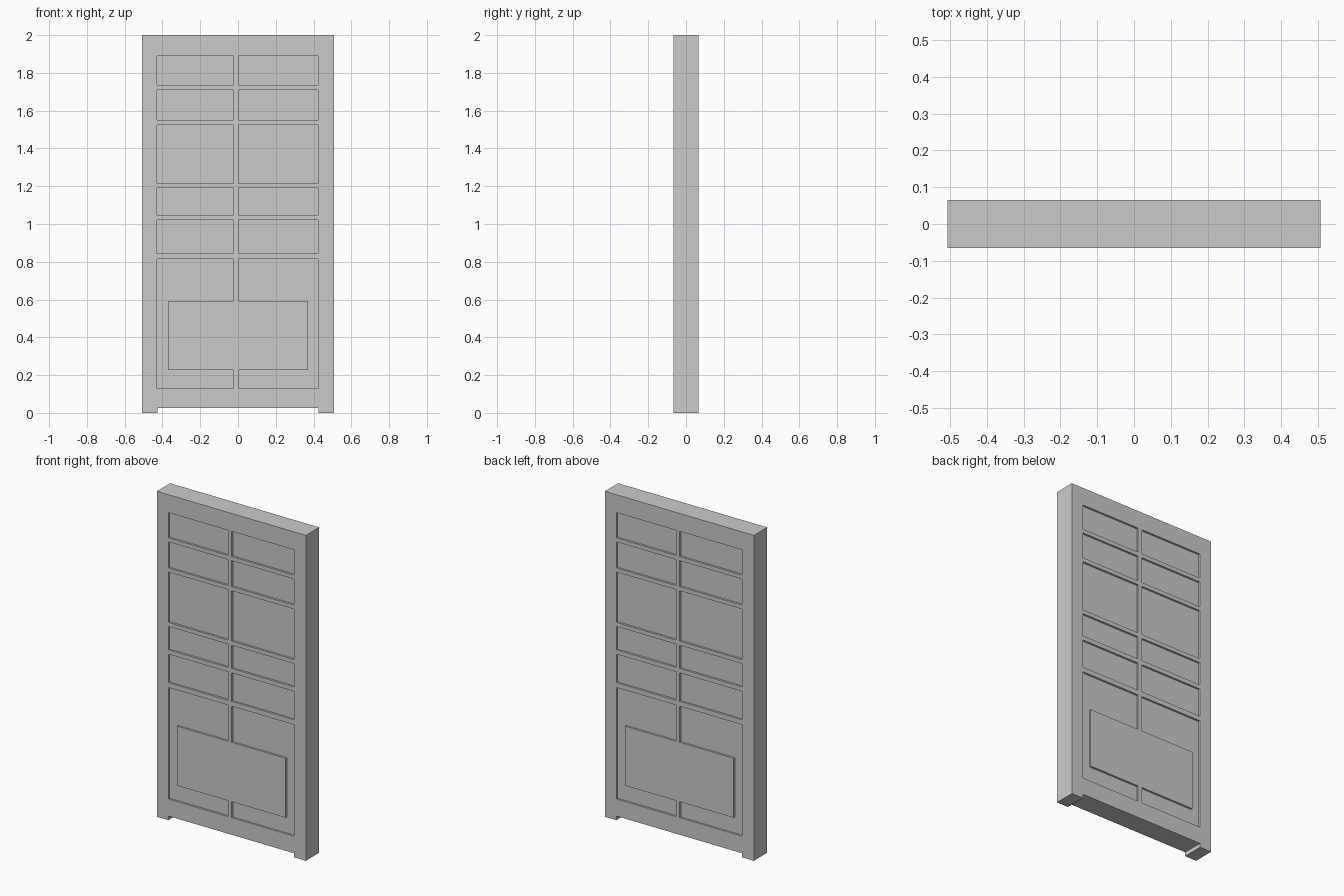
import bpy, bmesh
from math import pi
from mathutils import Matrix

if "Cube" in bpy.data.objects:
    bpy.data.objects.remove(bpy.data.objects["Cube"])

W, D, H = 0.507, 0.065, 2.0      # half width, half depth, height
NOTCH_X, NOTCH_Z = 0.427, 0.025  # gap between the feet
RECESS = 0.012                   # depth of the sunken panels


def add_prism(bm, profile, y0, y1):
    """Extrude an x/z profile from y0 to y1 into bm."""
    face = bm.faces.new([bm.verts.new((x, y0, z)) for x, z in profile])
    ext = bmesh.ops.extrude_face_region(bm, geom=[face])
    verts = [g for g in ext["geom"] if isinstance(g, bmesh.types.BMVert)]
    bmesh.ops.translate(bm, vec=(0, y1 - y0, 0), verts=verts)


def make_object(name, bm):
    bmesh.ops.recalc_face_normals(bm, faces=bm.faces)
    mesh = bpy.data.meshes.new(name)
    bm.to_mesh(mesh)
    bm.free()
    obj = bpy.data.objects.new(name, mesh)
    bpy.context.collection.objects.link(obj)
    return obj


# Door slab with two short feet
bm = bmesh.new()
add_prism(bm, [(-W, 0), (-NOTCH_X, 0), (-NOTCH_X, NOTCH_Z), (NOTCH_X, NOTCH_Z),
               (NOTCH_X, 0), (W, 0), (W, H), (-W, H)], -D, D)
door = make_object("door_panel", bm)

# Recess profiles: five rows of rectangles, and a C shape around the flush plate
rows = [(1.735, 1.89), (1.55, 1.71), (1.215, 1.525), (1.047, 1.19), (0.845, 1.02)]
columns = [(-0.428, -0.024), (0.425, 0.003)]     # outer x, inner x
low, plate_low, plate_high, high = 0.13, 0.228, 0.593, 0.815
bm = bmesh.new()
for outer, inner in columns:
    plate = 0.37 if outer > 0 else -0.37
    profiles = [[(outer, a), (inner, a), (inner, b), (outer, b)] for a, b in rows]
    profiles.append([(outer, low), (inner, low), (inner, plate_low), (plate, plate_low),
                     (plate, plate_high), (inner, plate_high), (inner, high), (outer, high)])
    for profile in profiles:
        add_prism(bm, profile, -D - 0.02, -D + RECESS)

# Same recesses on the back, turned half round
dup = bmesh.ops.duplicate(bm, geom=bm.verts[:] + bm.edges[:] + bm.faces[:])
bmesh.ops.rotate(bm, cent=(0, 0, 0), matrix=Matrix.Rotation(pi, 3, 'Z'),
                 verts=[g for g in dup["geom"] if isinstance(g, bmesh.types.BMVert)])
cutter = make_object("recess_cutter", bm)
cutter.hide_render = True

# Cut the recesses, then remove the cutter
mod = door.modifiers.new("recesses", 'BOOLEAN')
mod.operation = 'DIFFERENCE'
mod.solver = 'EXACT'
mod.object = cutter
bpy.context.view_layer.objects.active = door
door.select_set(True)
bpy.ops.object.modifier_apply(modifier=mod.name)
bpy.data.objects.remove(cutter, do_unlink=True)
